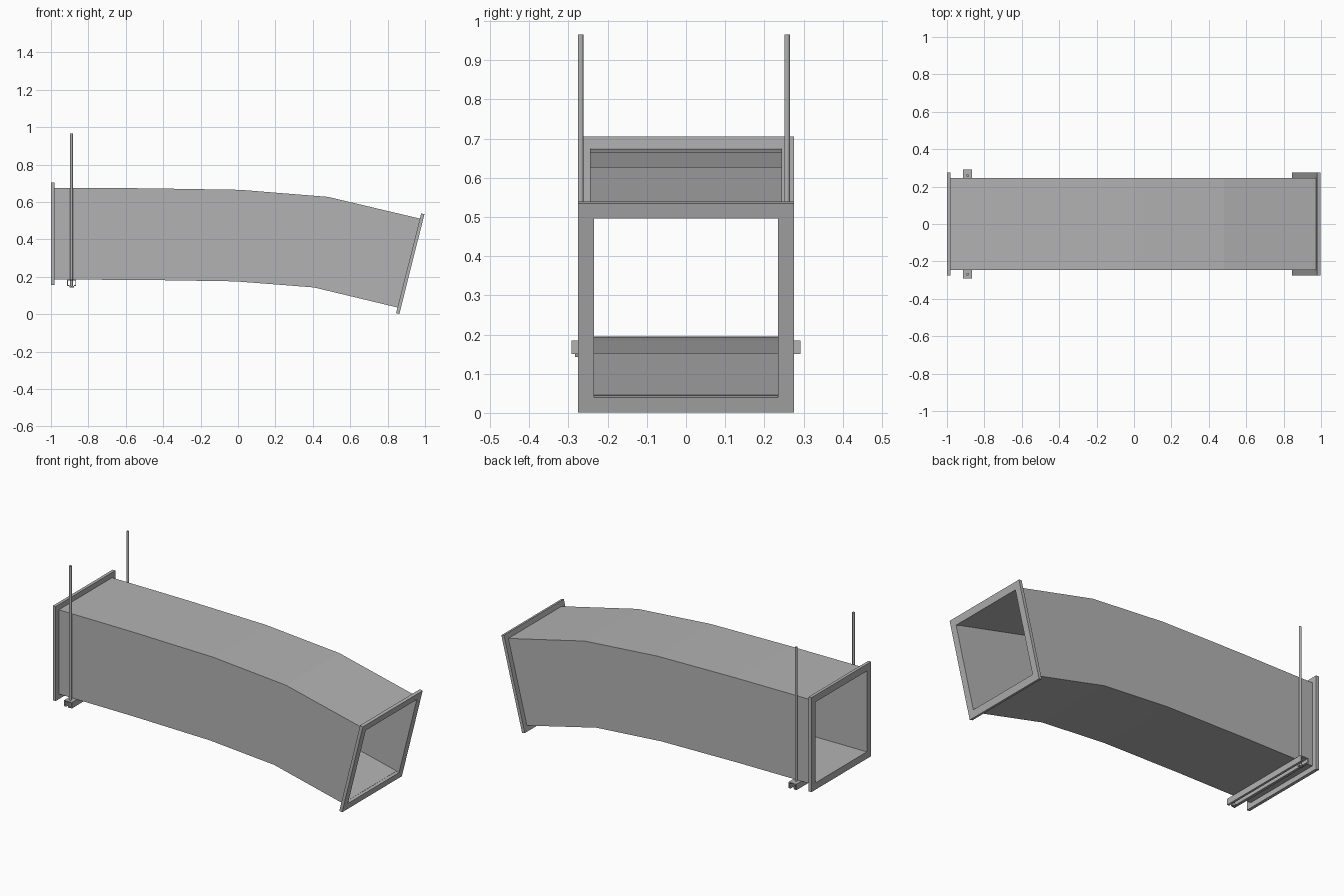
import bpy, bmesh, math
from mathutils import Matrix, Vector

if "Cube" in bpy.data.objects:
    bpy.data.objects.remove(bpy.data.objects["Cube"], do_unlink=True)

steel = bpy.data.materials.new("galvanised_grey")
steel.use_nodes = True
grey = (0.45, 0.45, 0.45, 1)
steel.diffuse_color = grey
steel.node_tree.nodes["Principled BSDF"].inputs["Base Color"].default_value = grey


def finish(name, bm):
    bmesh.ops.recalc_face_normals(bm, faces=bm.faces)
    mesh = bpy.data.meshes.new(name)
    bm.to_mesh(mesh)
    bm.free()
    mesh.materials.append(steel)
    obj = bpy.data.objects.new(name, mesh)
    bpy.context.collection.objects.link(obj)
    return obj


def bridge(bm, loop_a, loop_b):
    n = len(loop_a)
    for i in range(n):
        j = (i + 1) % n
        bm.faces.new((loop_a[i], loop_a[j], loop_b[j], loop_b[i]))


HALF, WALL, RIM = 0.245, 0.01, 0.275


def square(bm, centre, tilt, half):
    """Square loop across the duct axis, tilted about y."""
    up = Vector((math.sin(tilt), 0, math.cos(tilt)))
    side = Vector((0, 1, 0))
    return [bm.verts.new(Vector(centre) + side * a * half + up * b * half)
            for a, b in ((-1, -1), (1, -1), (1, 1), (-1, 1))]


# Curved duct: square stations along the centre line, outer and inner skins
END_TILT = math.radians(14.1)
stations = [((-0.99, 0, 0.43), 0), ((-0.5, 0, 0.428), 0.015),
            ((0, 0, 0.42), 0.05), ((0.443, 0, 0.385), 0.155),
            ((0.914, 0, 0.273), END_TILT)]
bm = bmesh.new()
skins = [[square(bm, c, t, h) for c, t in stations] for h in (HALF, HALF - WALL)]
for skin in skins:
    for a, b in zip(skin, skin[1:]):
        bridge(bm, a, b)
for end in (0, -1):
    bridge(bm, skins[0][end], skins[1][end])
finish("duct", bm)


# Square flange rings on both ends
def flange(name, centre, tilt, thick=0.018):
    bm = bmesh.new()
    axis = Vector((math.cos(tilt), 0, -math.sin(tilt))) * thick / 2
    c = Vector(centre)
    loops = [square(bm, c + axis * s, tilt, h)
             for s, h in ((-1, RIM), (1, RIM), (1, HALF - WALL), (-1, HALF - WALL))]
    for i in range(4):
        bridge(bm, loops[i], loops[(i + 1) % 4])
    finish(name, bm)


flange("inlet_flange", (-0.991, 0, 0.43), 0)
flange("outlet_flange", (0.921, 0, 0.27), END_TILT)

# Support channel under the duct, open below with inturned lips
HANG_X, TOP, BASE = -0.89, 0.185, 0.15
w, t, lip = 0.025, 0.005, 0.012
half_profile = [(w, TOP), (w, BASE), (lip, BASE), (lip, BASE + t),
                (w - t, BASE + t), (w - t, TOP - t)]
profile = half_profile + [(-x, z) for x, z in reversed(half_profile)]
bm = bmesh.new()
ends = [[bm.verts.new((HANG_X + x, y, z)) for x, z in profile] for y in (-0.292, 0.292)]
bridge(bm, *ends)
for loop in ends:
    bm.faces.new(loop)
finish("support_channel", bm)


# Hanger rods with hexagonal nuts
def cylinder(name, y, low, high, radius, sides):
    bm = bmesh.new()
    bmesh.ops.create_cone(bm, cap_ends=True, segments=sides, radius1=radius,
                          radius2=radius, depth=high - low,
                          matrix=Matrix.Translation((HANG_X, y, (low + high) / 2)))
    return finish(name, bm)


for label, y in (("right", -0.269), ("left", 0.258)):
    cylinder(label + "_hanger_rod", y, 0.142, 0.965, 0.007, 12)
    cylinder(label + "_hanger_nut", y, 0.142, BASE, 0.014, 6)
